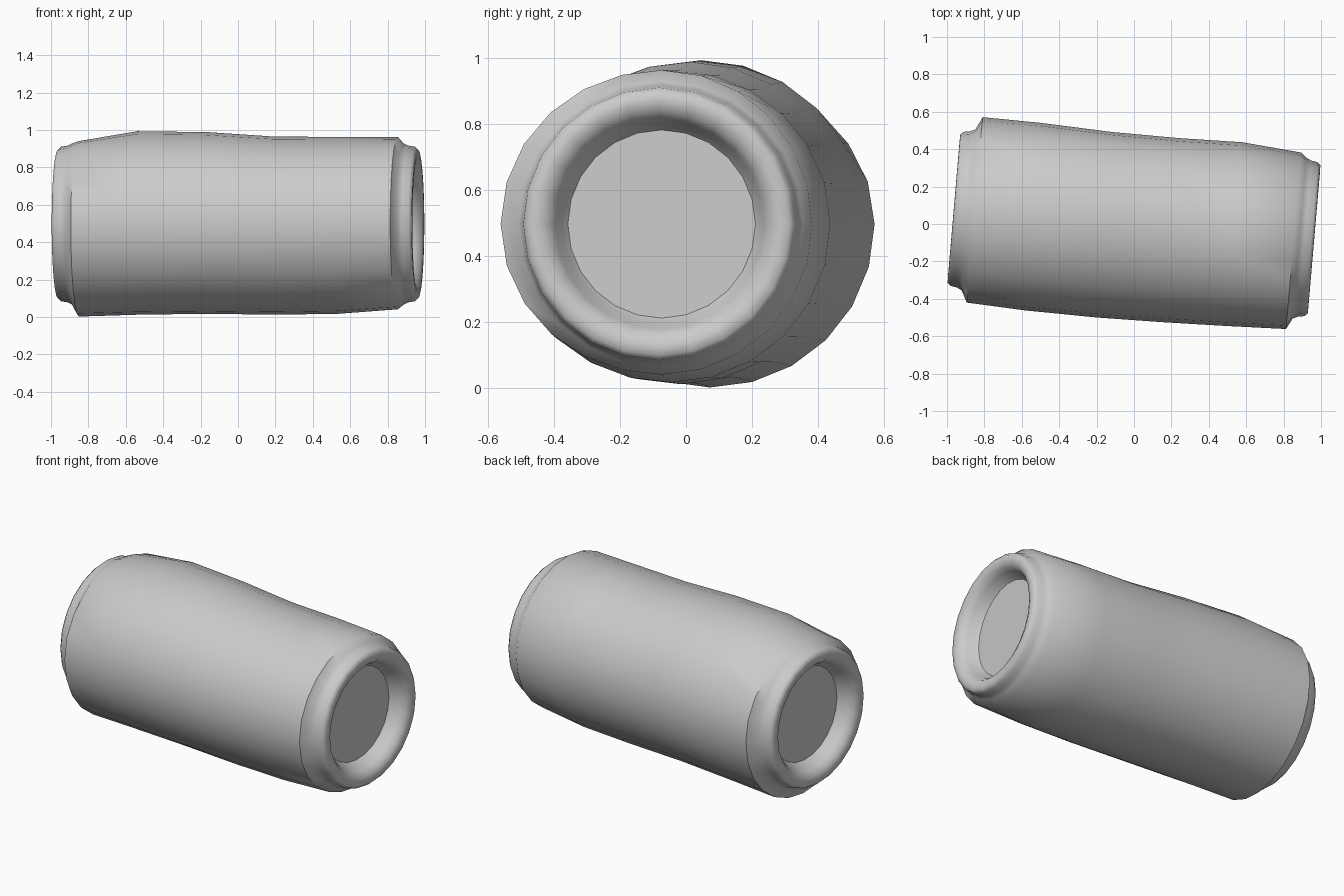
import bpy, bmesh
from math import sin, cos, pi, radians
from mathutils import Matrix

if "Cube" in bpy.data.objects:
    bpy.data.objects.remove(bpy.data.objects["Cube"])

SIDES = 24
TILT = radians(-4.9)

# End profile from the flat recessed floor out to the neck: (distance along axis, radius)
END = [(0.865, 0.285), (0.885, 0.30), (0.925, 0.318), (0.955, 0.338), (0.967, 0.368),
       (0.966, 0.398), (0.950, 0.413), (0.915, 0.419), (0.888, 0.432)]

# Slightly dented body: position, then radius toward back, top, front, bottom
BODY = [(-0.855, 0.500, 0.443, 0.495, 0.495),
        (-0.540, 0.496, 0.496, 0.510, 0.485),
        (-0.160, 0.480, 0.491, 0.515, 0.480),
        (0.200, 0.478, 0.467, 0.510, 0.485),
        (0.540, 0.485, 0.466, 0.501, 0.480),
        (0.858, 0.457, 0.466, 0.490, 0.456)]


def ring(bm, u, back, top, front, bottom):
    verts = []
    for i in range(SIDES):
        a = 2 * pi * i / SIDES
        c, s = cos(a), sin(a)
        r = (back if c > 0 else front) * c * c + (top if s > 0 else bottom) * s * s
        verts.append(bm.verts.new((u, r * c, r * s)))
    return verts


bm = bmesh.new()
rows = [(-u, r, r, r, r) for u, r in END] + BODY + [(u, r, r, r, r) for u, r in reversed(END)]
rings = [ring(bm, *row) for row in rows]

# Skin between neighbouring rings
for a, b in zip(rings, rings[1:]):
    for i in range(SIDES):
        j = (i + 1) % SIDES
        bm.faces.new((a[i], a[j], b[j], b[i]))

# Recessed floors at both ends
bm.faces.new(rings[0])
bm.faces.new(rings[-1])
bmesh.ops.recalc_face_normals(bm, faces=bm.faces)

# Lay the can at its slight angle on the ground
bm.transform(Matrix.Translation((0, 0, 0.497)) @ Matrix.Rotation(TILT, 4, 'Z'))

mesh = bpy.data.meshes.new("drink_can")
bm.to_mesh(mesh)
bm.free()
can = bpy.data.objects.new("drink_can", mesh)
bpy.context.collection.objects.link(can)
bpy.context.view_layer.objects.active = can
can.select_set(True)
bpy.ops.object.shade_smooth_by_angle(angle=radians(50))
